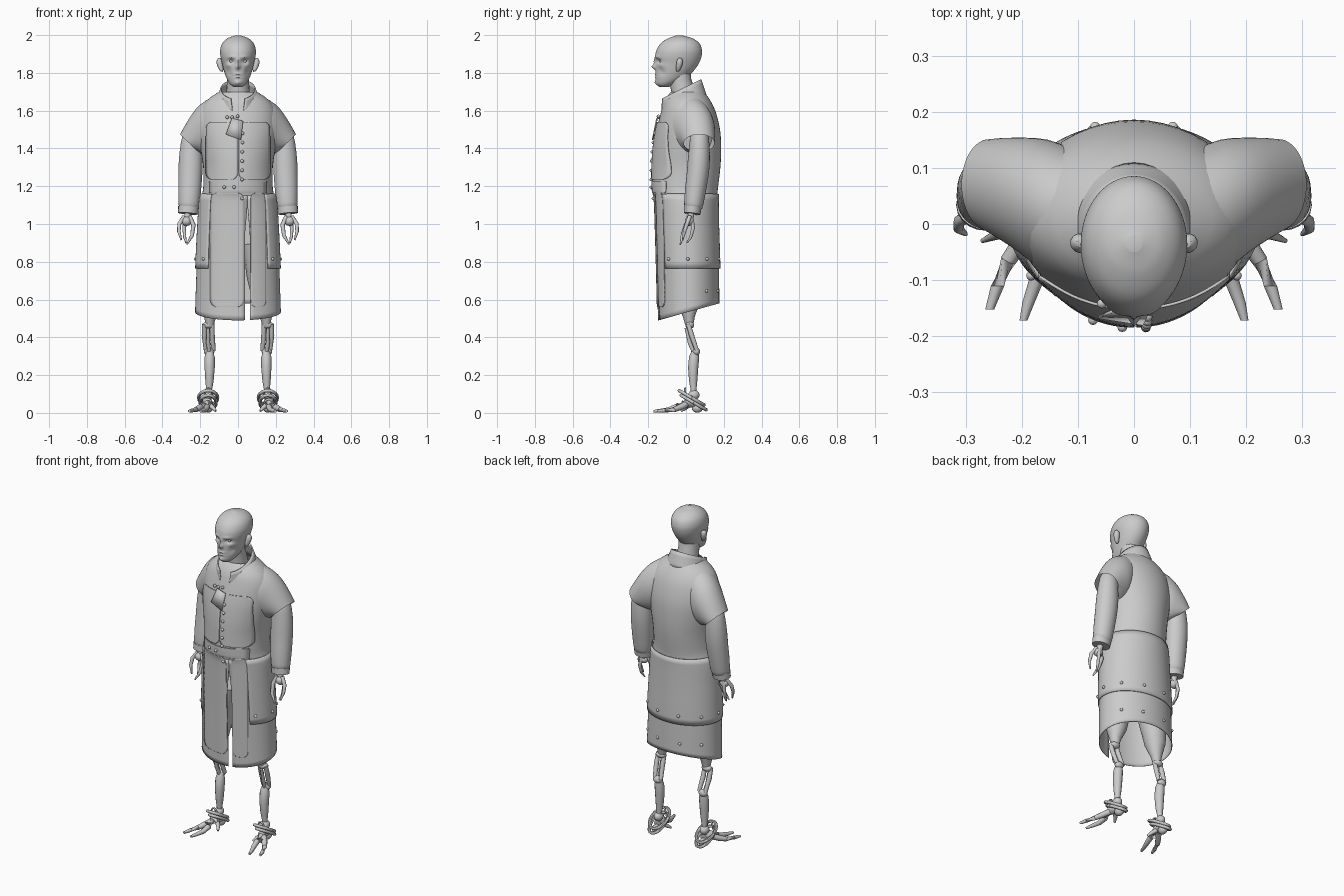
import bpy, bmesh, math
from mathutils import Vector

old = bpy.data.objects.get("Cube")
if old:
    bpy.data.objects.remove(old)

grey = bpy.data.materials.new("plain grey")
grey.use_nodes = True
grey.diffuse_color = (0.6, 0.6, 0.6, 1)
grey.node_tree.nodes["Principled BSDF"].inputs["Base Color"].default_value = (0.6, 0.6, 0.6, 1)
TAU = math.tau


def skin(name, rows, closed=True, caps=True, mirror=False, thick=0, subdiv=0):
    """Join rows of points with quads into one smooth object."""
    bm = bmesh.new()
    vs = [[bm.verts.new(p) for p in row] for row in rows]
    n = len(rows[0])
    for a, b in zip(vs, vs[1:]):
        for i in range(n if closed else n - 1):
            j = (i + 1) % n
            bm.faces.new((a[i], a[j], b[j], b[i]))
    if closed and caps:
        bm.faces.new(vs[0])
        bm.faces.new(vs[-1])
    bmesh.ops.recalc_face_normals(bm, faces=bm.faces)
    mesh = bpy.data.meshes.new(name)
    bm.to_mesh(mesh)
    bm.free()
    obj = bpy.data.objects.new(name, mesh)
    bpy.context.collection.objects.link(obj)
    mesh.materials.append(grey)
    if mirror:
        obj.modifiers.new("mirror", 'MIRROR').use_mirror_merge = False
    if thick:
        mod = obj.modifiers.new("thickness", 'SOLIDIFY')
        mod.thickness, mod.offset = thick, 0
    if subdiv:
        obj.modifiers.new("smooth", 'SUBSURF').levels = subdiv
        obj.modifiers["smooth"].render_levels = subdiv
    bpy.ops.object.select_all(action='DESELECT')
    obj.select_set(True)
    bpy.context.view_layer.objects.active = obj
    bpy.ops.object.shade_smooth_by_angle(angle=math.radians(45))
    return obj


def ring(c, u, v, n=24):
    c, u, v = Vector(c), Vector(u), Vector(v)
    return [c + u * math.cos(TAU * i / n) + v * math.sin(TAU * i / n) for i in range(n)]


def tube(name, pts, n=10, flat=1.0, mirror=True, subdiv=0):
    """Round limb through (x, y, z, radius) points."""
    cs = [Vector(p[:3]) for p in pts]
    rows = []
    for i, p in enumerate(pts):
        t = (cs[min(i + 1, len(cs) - 1)] - cs[max(i - 1, 0)]).normalized()
        u = Vector((0, 1, 0)).cross(t) if abs(t.y) < 0.9 else Vector((1, 0, 0))
        u.normalize()
        rows.append(ring(cs[i], u * p[3], t.cross(u) * p[3] * flat, n))
    return skin(name, rows, mirror=mirror, subdiv=subdiv)


def ball(name, c, r, mirror=True):
    x, y, z = c
    rows = [ring((x, y, z + r[2] * math.cos(a)), (r[0] * math.sin(a), 0, 0), (0, r[1] * math.sin(a), 0), 12)
            for a in [math.pi * (i + 0.2) / 7.4 for i in range(8)]]
    return skin(name, rows, mirror=mirror)


def lookup(table, z):
    """Smooth interpolation of a (z, ...) table."""
    z = min(max(z, table[0][0]), table[-1][0])
    k = max(i for i in range(len(table) - 1) if table[i][0] <= z)
    p = [table[max(k - 1, 0)], table[k], table[k + 1], table[min(k + 2, len(table) - 1)]]
    h = p[2][0] - p[1][0]
    t = (z - p[1][0]) / h
    out = []
    for j in range(1, len(p[0])):
        m1 = (p[2][j] - p[0][j]) / (p[2][0] - p[0][0]) * h
        m2 = (p[3][j] - p[1][j]) / (p[3][0] - p[1][0]) * h
        out.append((2*t**3 - 3*t**2 + 1) * p[1][j] + (t**3 - 2*t**2 + t) * m1
                   + (3*t**2 - 2*t**3) * p[2][j] + (t**3 - t**2) * m2)
    return out


# Coat outline: height, half width, front, back
COAT = [(0.48, .227, -.146, .176), (0.8, .216, -.154, .172), (1.0, .206, -.16, .166), (1.14, .196, -.166, .165),
        (1.18, .185, -.176, .168), (1.3, .184, -.176, .182), (1.4, .198, -.17, .186), (1.5, .21, -.155, .18),
        (1.6, .2, -.13, .155), (1.66, .16, -.11, .125), (1.7, .1, -.08, .095)]


def coat(a, z, off=0):
    """Point on the coat; angle 0 is the front, growing towards +x."""
    w, f, b = lookup(COAT, z)
    return Vector(((w + off) * math.sin(a), (f + b) / 2 - ((b - f) / 2 + off) * math.cos(a), z))


def angle_at(x, z):
    return math.asin(max(-1, min(1, x / lookup(COAT, z)[0])))


def lerp(a, b, t):
    return a + (b - a) * t


# Upper coat body
skin("coat_body", [[coat(TAU * i / 48, lerp(1.12, 1.7, r / 24)) for i in range(48)] for r in range(25)], caps=False)

# Skirt sheet, parted by a slit in front, with a hem rising to the back
rows = []
for r in range(25):
    row = []
    for i in range(61):
        zf = lerp(1.15, 0.49, r / 24)
        gap = 0.013 * min(1, max(0, (1.1 - zf) / 0.15))
        a = lerp(angle_at(0.05 + gap, zf), TAU + angle_at(0.05 - gap, zf), i / 60)
        bottom = 0.535 - 0.045 * math.cos(a)
        row.append(coat(a, lerp(1.15, bottom, r / 24)))
    rows.append(row)
skin("skirt", rows, closed=False, thick=.004)

# Over-layer around the sides and back, shorter than the skirt
skin("overcoat_tail", [[coat(lerp(.78, TAU - .78, i / 48), lerp(1.16, .765, r / 12), .007) for i in range(49)]
                       for r in range(13)], closed=False, thick=.005)


# Rounded front plates following the coat
def panel(name, x0, x1, z0, z1, rad, off=.005):
    rows = []
    for r in range(25):
        z = lerp(z0, z1, (1 - math.cos(math.pi * r / 24)) / 2)
        d = max(0, rad - min(z - z0, z1 - z))
        ins = rad - math.sqrt(max(0, rad * rad - d * d))
        rows.append([coat(angle_at(lerp(x0 + ins, x1 - ins, i / 12), z), z, off) for i in range(13)])
    skin(name, rows, closed=False, thick=.005)


panel("right_chest_panel", -.165, .0, 1.235, 1.54, .035)
panel("left_chest_panel", .004, .165, 1.235, 1.54, .035)
panel("right_apron_panel", -.145, .034, .56, 1.165, .04, .004)
panel("left_apron_panel", .066, .145, .56, 1.165, .03, .004)
panel("waist_belt", -.15, .15, 1.165, 1.225, .004, .003)

# Tilted throat flap
corners = [[(-.06, 1.475), (.015, 1.445)], [(-.03, 1.56), (.025, 1.545)]]
skin("throat_flap", [[coat(angle_at(x, z), z, .014) for x, z in row] for row in corners], closed=False, thick=.006)


# Buttons and rivets
def stud(name, a, z, off=.008):
    p = coat(a, z, off)
    ball(name, p, (.009, .009, .009), mirror=False)


for i in range(6):
    stud("front_button", angle_at(.022, 1.4), 1.48 - .049 * i)
for x, z in [(-.055, 1.565), (-.03, 1.565), (-.002, 1.57), (-.07, 1.195), (-.02, 1.195), (.02, 1.135)]:
    stud("clasp_button", angle_at(x, z), z)
for i in range(8):
    stud("tail_rivet", lerp(.95, TAU - .95, i / 7), .815, .01)
for a in (2.2, 2.8, 3.48, 4.08):
    stud("hem_rivet", a, .645, .002)

# Short sleeves: top edge, underarm edge, y centre, y half width
SLEEVE = [((.10, 1.685), (.12, 1.36), .02, .115), ((.17, 1.66), (.14, 1.355), .03, .125), ((.225, 1.615), (.165, 1.355), .05, .105),
          ((.275, 1.535), (.19, 1.365), .063, .092), ((.308, 1.475), (.208, 1.38), .07, .082)]
rows = []
for t, b, y, h in SLEEVE:
    mid = ((t[0] + b[0]) / 2, y, (t[1] + b[1]) / 2)
    rows.append(ring(mid, ((t[0] - b[0]) / 2, 0, (t[1] - b[1]) / 2), (0, h, 0)))
skin("short_sleeve", rows, caps=False, mirror=True, subdiv=1)

# Arms and cuffs
tube("arm", [(.235, .07, 1.52, .05), (.247, .072, 1.42, .059), (.25, .068, 1.33, .066), (.252, .062, 1.26, .064),
             (.256, .05, 1.18, .062), (.26, .04, 1.1, .056), (.263, .036, 1.07, .052)], n=20, flat=.92, subdiv=1)
tube("cuff", [(.262, .036, 1.09, .055), (.265, .032, 1.055, .052)], n=20, flat=.85)

# Clawed hands
tube("wrist", [(.266, .03, 1.07, .018), (.27, .02, 1.0, .014)])
ball("palm", (.272, .018, 1.015), (.028, .024, .025))
tube("inner_claw", [(.255, .015, 1.04, .011), (.236, .002, .995, .012), (.243, -.018, .94, .01), (.27, -.03, .892, .004)])
tube("outer_claw", [(.285, .02, 1.04, .011), (.311, .005, 1.0, .011), (.313, -.008, .96, .009), (.3, -.018, .915, .004)])
tube("rear_claw", [(.275, .03, 1.03, .011), (.285, .038, .98, .01), (.282, .025, .93, .008), (.275, .005, .9, .004)])

# Standing collar, higher at the back and open in front
rows = []
for r in range(5):
    t, row = r / 4, []
    for i in range(41):
        a = lerp(.22 + .2 * t, TAU - .22 - .2 * t, i / 40)
        up = (1 - math.cos(a)) / 2
        row.append((lerp(.118, .09, t) * math.sin(a), lerp(-.01, -.028, t) - lerp(.118, .106, t) * math.cos(a),
                    lerp(lerp(1.595, 1.675, up), lerp(1.66, 1.765, up), t)))
    rows.append(row)
skin("collar", rows, closed=False, thick=.007)
tube("neck", [(0, .0, 1.58, .075), (0, -.01, 1.68, .063), (0, -.03, 1.76, .058), (0, -.035, 1.82, .06)], n=20, mirror=False)

# Bald head: height, half width, front, back, then features pushed along y
HEAD = [(1.725, .022, -.14, -.09), (1.74, .042, -.155, -.055), (1.77, .06, -.16, .0), (1.81, .074, -.16, .04), (1.85, .084, -.16, .068),
        (1.89, .093, -.163, .083), (1.925, .094, -.154, .084), (1.96, .081, -.13, .068), (1.985, .052, -.09, .03), (1.998, .015, -.05, -.02)]
FACE = [(0, 1.832, -.022, .011, .013), (0, 1.86, -.01, .009, .018), (.036, 1.862, .017, .015, .011),
        (.034, 1.884, -.006, .02, .007), (0, 1.789, -.007, .02, .005), (0, 1.777, -.006, .017, .005),
        (0, 1.783, .006, .025, .003), (0, 1.748, -.008, .016, .012), (.05, 1.805, .01, .014, .02), (.055, 1.84, -.006, .013, .01)]
rows = []
for r in range(65):
    z = lerp(1.725, 1.998, (1 - math.cos(math.pi * r / 64)) / 2)
    w, f, b = lookup(HEAD, z)
    row = []
    for i in range(80):
        a = TAU * i / 80
        x, y = w * math.sin(a), (f + b) / 2 - (b - f) / 2 * math.cos(a)
        if math.cos(a) > 0:
            for fx, fz, push, sx, sz in FACE:
                y += push * math.exp(-((abs(x) - fx) / sx) ** 2 - ((z - fz) / sz) ** 2)
        row.append((x, y, z))
    rows.append(row)
skin("head", rows)
ball("eyeball", (.034, -.128, 1.862), (.013, .013, .011))
tube("ear", [(.083, -.045, 1.805, .008), (.091, -.04, 1.825, .014), (.097, -.034, 1.85, .019), (.098, -.032, 1.868, .017), (.094, -.034, 1.88, .008)], flat=1, subdiv=1).scale = (1, 1, 1)

# Legs: thigh stumps, knee struts and shins
tube("thigh", [(.11, .01, .9, .088), (.125, .012, .72, .078), (.14, .015, .58, .058), (.148, .015, .51, .032), (.15, .018, .46, .02)], n=16)
ball("knee_joint", (.155, .02, .465), (.032, .024, .02))
for x in (.137, .178):
    tube("knee_strut", [(x, .012, .47, .012), (x, .03, .41, .014), (x - .008, .058, .33, .011)])
tube("knee_piston", [(.158, -.0, .45, .008), (.158, .02, .37, .011), (.15, .045, .31, .01)])
ball("shin_joint", (.153, .055, .325), (.028, .02, .022))
tube("shin", [(.15, .05, .335, .016), (.15, .043, .295, .027), (.15, .038, .24, .027), (.151, .038, .17, .022), (.153, .04, .12, .015), (.155, .042, .07, .015)], n=12)
ball("ankle_joint", (.155, .042, .095), (.026, .03, .026))

# Tilted ankle bands
for k, (c, w) in enumerate([((.158, .03, .08), .05), ((.158, .04, .055), .042)]):
    pts = ring(c, (w, 0, 0), (0, .066, -.038), 20)
    tube("ankle_band", [(*p, .009) for p in pts + pts[:1]], n=8)
arch = [(.158 + .022 * math.cos(t * .524), -.005, .085 + .045 * math.sin(t * .524), .005) for t in range(7)]
tube("ankle_loop", arch, n=8)

# Clawed feet
ball("heel", (.157, .06, .026), (.024, .03, .025))
tube("instep", [(.156, .05, .05, .024), (.165, .0, .055, .026), (.178, -.04, .035, .02)], n=12)
tube("inner_toe", [(.16, -.01, .052, .017), (.164, -.05, .032, .016), (.172, -.095, .016, .014), (.188, -.14, .011, .011), (.197, -.172, .009, .007)])
tube("outer_toe", [(.175, .0, .045, .017), (.2, -.03, .03, .016), (.224, -.065, .017, .014), (.243, -.11, .013, .012), (.257, -.152, .01, .008)])
tube("spur_toe", [(.155, .02, .045, .014), (.13, -.005, .025, .011), (.118, -.025, .01, .006)])
